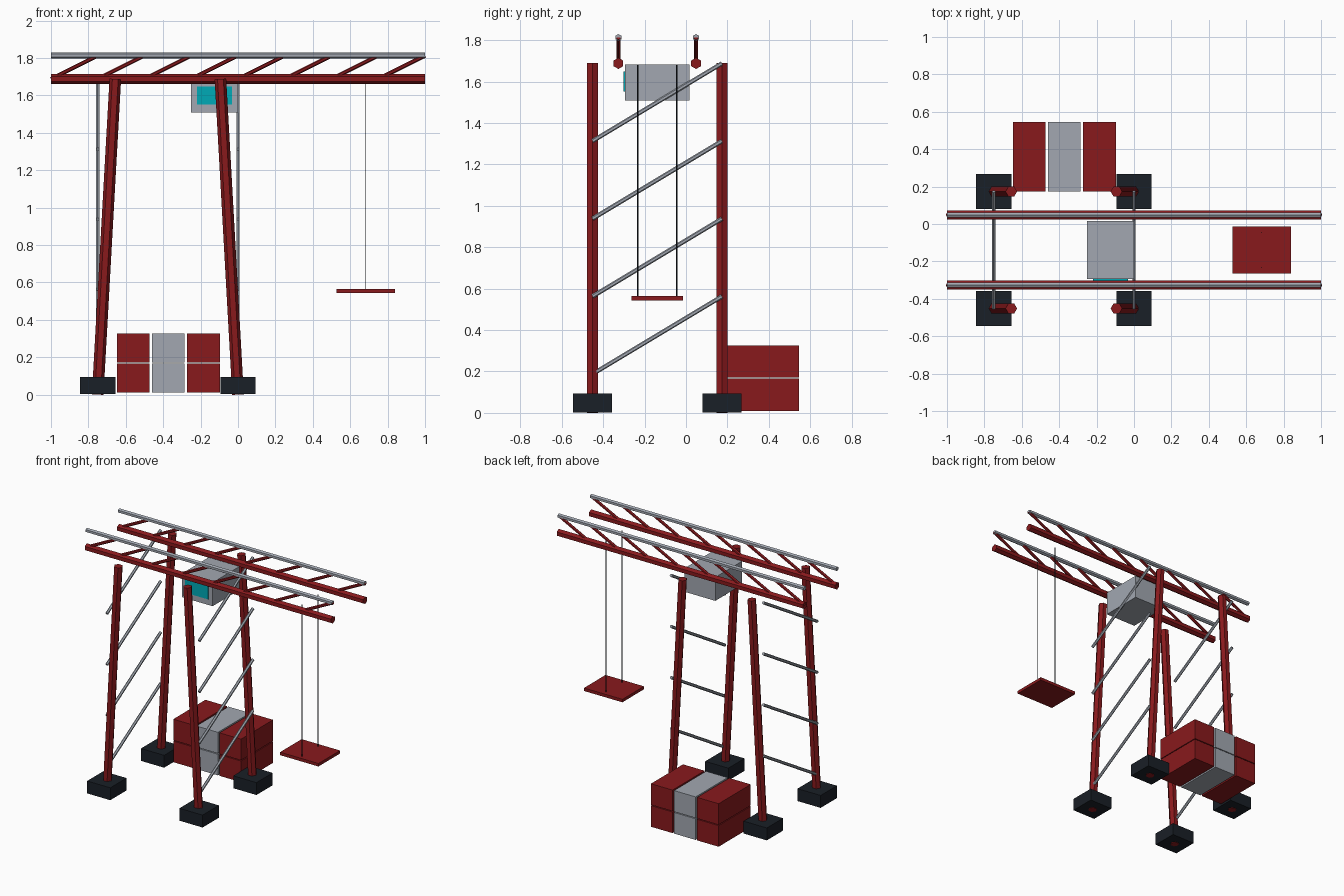
import bpy, bmesh
from mathutils import Vector, Matrix

if "Cube" in bpy.data.objects:
    bpy.data.objects.remove(bpy.data.objects["Cube"])


def material(name, rgb):
    m = bpy.data.materials.new(name)
    m.diffuse_color = (*rgb, 1)
    m.use_nodes = True
    m.node_tree.nodes["Principled BSDF"].inputs["Base Color"].default_value = m.diffuse_color
    return m


RED = material("red_paint", (0.25, 0.01, 0.012))
STEEL = material("grey_steel", (0.36, 0.39, 0.44))
DARK = material("dark_rubber", (0.01, 0.014, 0.02))
GLASS = material("teal_glass", (0.0, 0.4, 0.47))


def finish(name, bm, mat):
    me = bpy.data.meshes.new(name)
    bm.to_mesh(me)
    bm.free()
    me.materials.append(mat)
    ob = bpy.data.objects.new(name, me)
    bpy.context.collection.objects.link(ob)


def box(name, lo, hi, mat):
    lo, hi = Vector(lo), Vector(hi)
    bm = bmesh.new()
    bmesh.ops.create_cube(bm, size=1, matrix=Matrix.Translation((lo + hi) / 2) @ Matrix.Diagonal((*(hi - lo), 1)))
    finish(name, bm, mat)


def bar(name, a, b, r, mat, sides=6):
    a, b = Vector(a), Vector(b)
    d = b - a
    bm = bmesh.new()
    rot = d.to_track_quat('Z', 'Y').to_matrix().to_4x4()
    bmesh.ops.create_cone(bm, cap_ends=True, segments=sides, radius1=r, radius2=r, depth=d.length,
                          matrix=Matrix.Translation((a + b) / 2) @ rot)
    finish(name, bm, mat)


CY = -0.139                      # centre line of the gantry
LEG_Y = (CY - 0.3125, CY + 0.3125)
LOW, HIGH = 1.6875, 1.8125       # truss chord heights

# Leaning legs on dark feet, with diagonal braces between front and back
for side, x, top in (("left", -0.75, -0.656), ("right", 0.0, -0.094)):
    for end, y in zip(("front", "back"), LEG_Y):
        bar(f"{end}_{side}_leg", (x, y, 0), (top, y, LOW), 0.031, RED)
        box(f"{end}_{side}_foot", (x - 0.094, y - 0.094, 0.003), (x + 0.094, y + 0.094, 0.094), DARK)
    for i in range(4):
        z = 0.1875 + 0.375 * i
        bar(f"{side}_brace_{i}", (x, LEG_Y[0], z), (x, LEG_Y[1], z + 0.375), 0.0105, STEEL)

# Two overhead trusses
for side, y in (("front", CY - 0.1875), ("back", CY + 0.1875)):
    bar(f"{side}_lower_chord", (-1, y, LOW), (1, y, LOW), 0.027, RED)
    bar(f"{side}_upper_chord", (-1, y, HIGH), (1, y, HIGH), 0.0165, STEEL)
    for i in range(8):
        x = -1 + 0.25 * i
        bar(f"{side}_truss_diagonal_{i}", (x, y, LOW), (x + 0.25, y, HIGH), 0.011, RED)

# Operator cabin and its window
box("cabin", (-0.25, CY - 0.156, 1.508), (0, CY + 0.156, 1.681), STEEL)
box("cabin_window", (-0.22, CY - 0.163, 1.552), (-0.032, CY - 0.15, 1.648), GLASS)

# Hanging spreader on two cables
for i, s in enumerate((-1, 1)):
    y = CY + s * 0.094
    bar(f"cable_{i}", (0.683, y, 0.555), (0.683, y, 1.68), 0.003, DARK)
box("spreader", (0.527, CY - 0.125, 0.543), (0.839, CY + 0.125, 0.565), RED)

# Stacked containers, three columns by two layers
for i, mat in enumerate((RED, STEEL, RED)):
    cx = -0.56 + 0.1875 * i
    for j, (z0, z1) in enumerate(((0.01, 0.165), (0.171, 0.326))):
        box(f"container_{i}_{j}", (cx - 0.0875, 0.174, z0), (cx + 0.0875, 0.546, z1), mat)
